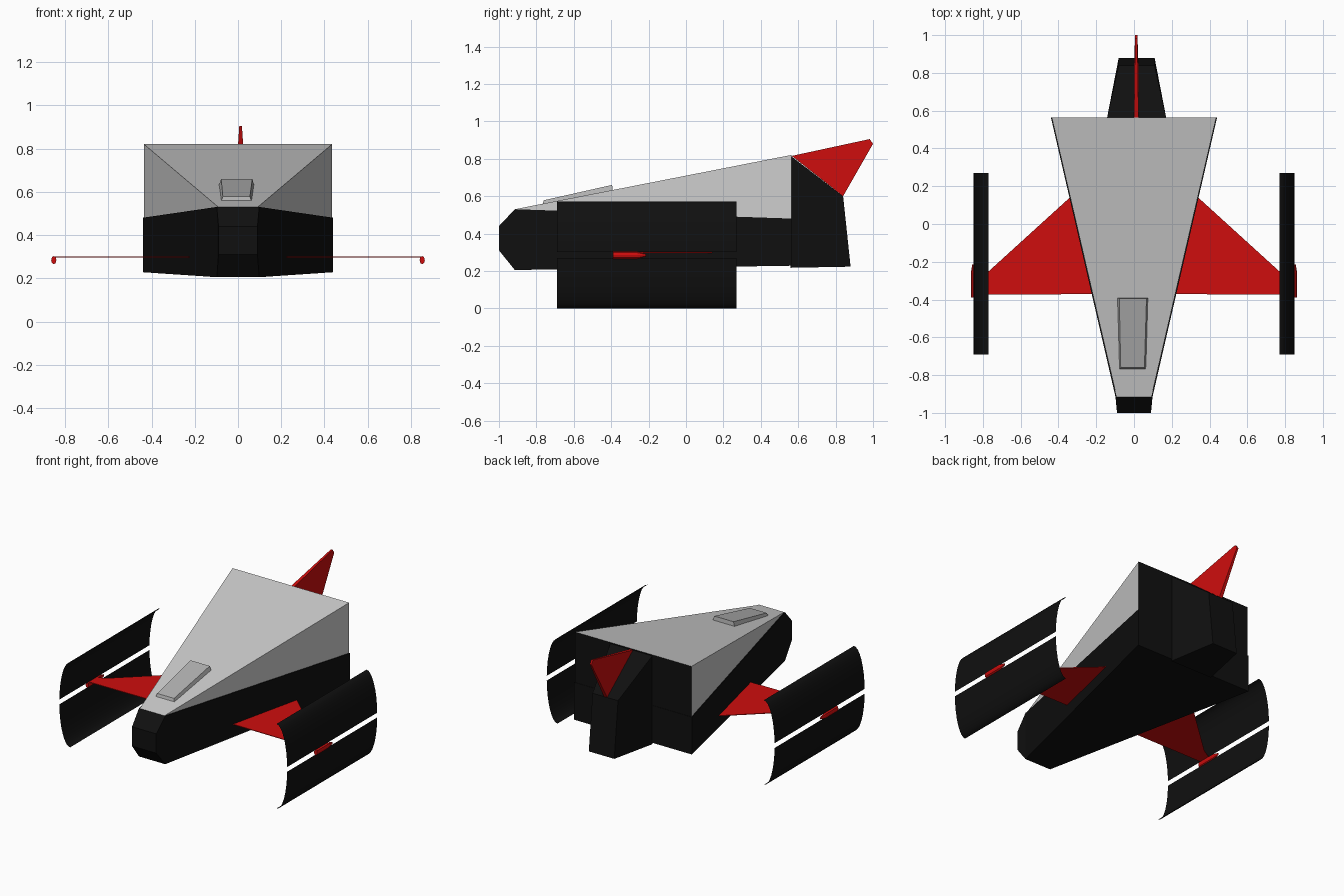
import bpy, bmesh, math

if "Cube" in bpy.data.objects:
    bpy.data.objects.remove(bpy.data.objects["Cube"])


def material(name, rgb):
    m = bpy.data.materials.new(name)
    m.diffuse_color = (*rgb, 1)
    m.use_nodes = True
    m.node_tree.nodes["Principled BSDF"].inputs["Base Color"].default_value = m.diffuse_color
    return m


BLACK = material("black", (0.005, 0.005, 0.005))
GREY = material("light grey", (0.60, 0.60, 0.60))
DARK_GREY = material("canopy grey", (0.44, 0.44, 0.44))
RED = material("red", (0.62, 0.004, 0.004))


def finish(name, bm, *mats):
    bmesh.ops.recalc_face_normals(bm, faces=bm.faces)
    me = bpy.data.meshes.new(name)
    bm.to_mesh(me)
    bm.free()
    for m in mats:
        me.materials.append(m)
    ob = bpy.data.objects.new(name, me)
    bpy.context.collection.objects.link(ob)
    return ob


def loft(name, rings, *mats, rule=None):
    """Skin a list of equal-length point rings and cap both ends."""
    bm = bmesh.new()
    rows = [[bm.verts.new(p) for p in r] for r in rings]
    n = len(rows[0])
    for a, b in zip(rows, rows[1:]):
        for i in range(n):
            j = (i + 1) % n
            bm.faces.new((a[i], a[j], b[j], b[i]))
    bm.faces.new(rows[0][::-1])
    bm.faces.new(rows[-1])
    bmesh.ops.remove_doubles(bm, verts=bm.verts, dist=1e-5)
    bmesh.ops.recalc_face_normals(bm, faces=bm.faces)
    if rule:
        for f in bm.faces:
            f.material_index = rule(f)
    return finish(name, bm, *mats)


def box_ring(y, hw, z0, z1, cx=0.0, top_y=None):
    """Rectangle section across x; its top edge may sit at another y."""
    t = y if top_y is None else top_y
    return [(cx - hw, y, z0), (cx + hw, y, z0), (cx + hw, t, z1), (cx - hw, t, z1)]


# Lower hull with chamfered nose
loft("lower_hull", [box_ring(-1.0, 0.09, 0.31, 0.44),
                    box_ring(-0.915, 0.098, 0.205, 0.53),
                    box_ring(0.565, 0.44, 0.228, 0.48)], BLACK)

# Upper hull wedge, rear wall black
bm = bmesh.new()
nose = [bm.verts.new((s * 0.092, -0.915, 0.53)) for s in (-1, 1)]
top = [bm.verts.new((s * 0.435, 0.563, 0.82)) for s in (-1, 1)]
low = [bm.verts.new((s * 0.435, 0.563, 0.48)) for s in (-1, 1)]
bm.faces.new((nose[0], nose[1], top[1], top[0]))
bm.faces.new((nose[1], low[1], top[1]))
bm.faces.new((nose[0], top[0], low[0]))
bm.faces.new((nose[0], low[0], low[1], nose[1]))
rear = bm.faces.new((top[0], top[1], low[1], low[0]))
rear.material_index = 1
finish("upper_hull", bm, GREY, BLACK)

# Canopy plate on the sloping deck
loft("canopy", [
    [(-0.08, -0.77, 0.55), (0.065, -0.77, 0.55), (0.055, -0.76, 0.578), (-0.07, -0.76, 0.578)],
    [(-0.092, -0.39, 0.62), (0.077, -0.39, 0.62), (0.066, -0.395, 0.66), (-0.078, -0.395, 0.66)],
], DARK_GREY)

# Tail block behind the hull
loft("tail_block", [box_ring(0.56, 0.157, 0.217, 0.815, 0.014),
                    box_ring(0.88, 0.095, 0.223, 0.60, 0.014, top_y=0.84)], BLACK)

# Tail fin
fin = [(0.565, 0.815), (0.84, 0.60), (1.0, 0.88), (0.982, 0.905)]
loft("tail_fin", [[(0.012 + s * w, y, z) for (y, z), w in zip(fin, (0.012, 0.012, 0.006, 0.006))]
                  for s in (-1, 1)], RED)

# Curved side panels: thin sheets, upper and lower, with a slot between
def side_panel(name, side, a0, a1, steps=8):
    bm = bmesh.new()
    rows = []
    for i in range(steps + 1):
        a = a0 + (a1 - a0) * i / steps
        x, z = 0.77 + 0.08 * math.cos(a), 0.285 + 0.285 * math.sin(a)
        rows.append([bm.verts.new((side * x, y, z)) for y in (-0.69, 0.27)])
    for a, b in zip(rows, rows[1:]):
        f = bm.faces.new((a[0], a[1], b[1], b[0]))
        f.smooth = True
    finish(name, bm, BLACK)


for side, label in ((-1, "left"), (1, "right")):
    # Swept wing plate
    plan = [(0.10, 0.14), (0.34, 0.14), (0.78, -0.26), (0.85, -0.30),
            (0.85, -0.375), (0.10, -0.37)]
    loft(label + "_wing", [[(side * x, y, z) for x, y in plan] for z in (0.297, 0.301)], RED)

    gap = math.asin(0.016 / 0.285)
    side_panel(label + "_upper_panel", side, gap, math.pi / 2)
    side_panel(label + "_lower_panel", side, -math.pi / 2, -gap)

    # Wingtip pod with tapered rear
    rings = []
    for y, k in ((-0.39, 1), (-0.26, 1), (-0.215, 0.35)):
        rings.append([(side * (0.852 + 0.012 * k * math.cos(t * math.pi / 4)), y,
                       0.284 + 0.019 * k * math.sin(t * math.pi / 4)) for t in range(8)])
    loft(label + "_pod", rings, RED)
